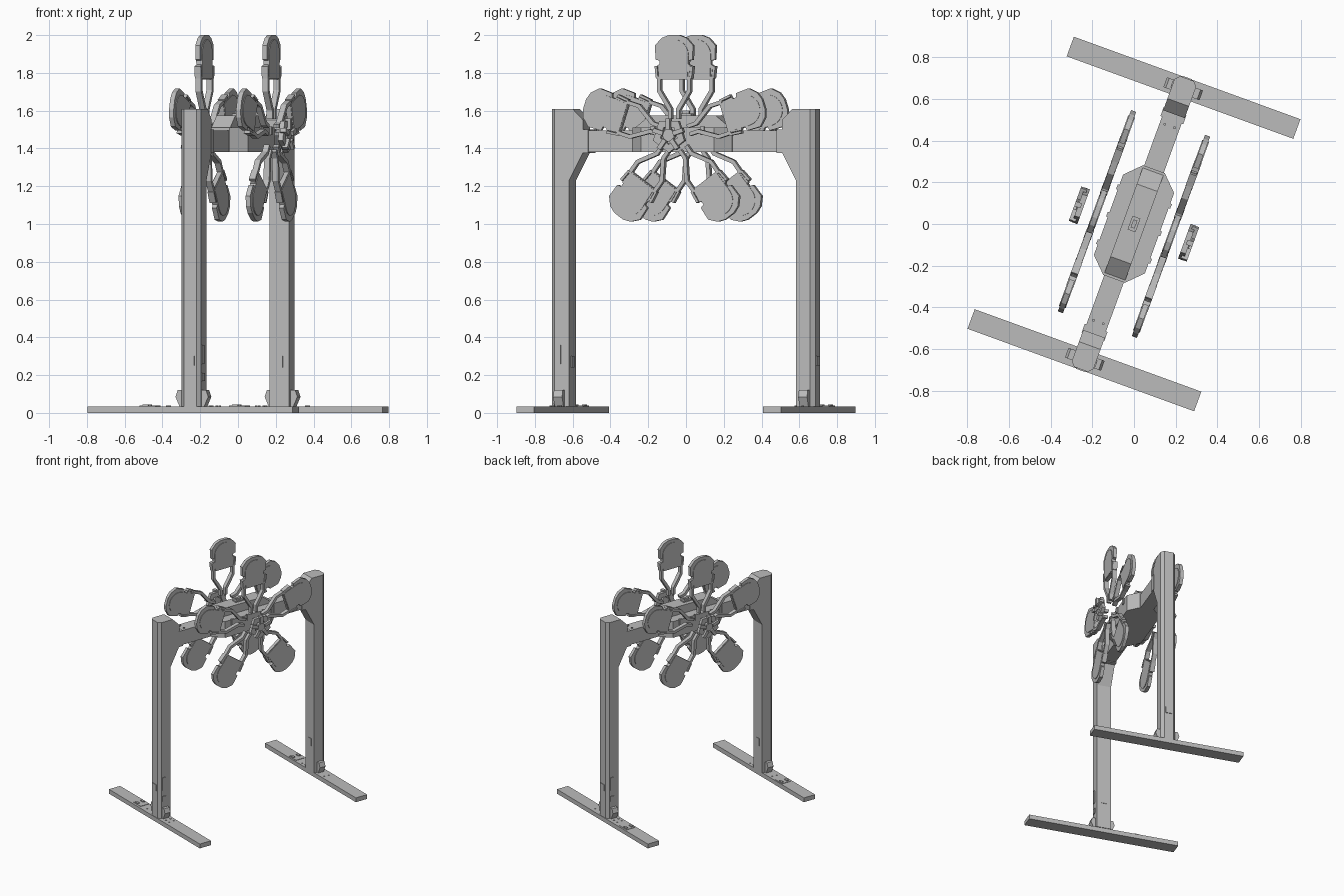
import bpy, bmesh, math
from mathutils import Matrix

cube = bpy.data.objects.get("Cube")
if cube:
    bpy.data.objects.remove(cube, do_unlink=True)

grey = bpy.data.materials.new("plain grey")
grey.use_nodes = True
colour = (0.5, 0.5, 0.5, 1)
grey.diffuse_color = colour
grey.node_tree.nodes["Principled BSDF"].inputs["Base Color"].default_value = colour

TURN = Matrix.Rotation(math.radians(-20), 4, 'Z')   # whole stand sits turned
HALF = Matrix.Rotation(math.pi, 4, 'Z')
SIDES = (("front", Matrix.Identity(4)), ("back", HALF))


def prism(axis, pts, lo, hi):
    """Polygon extruded along an axis from lo to hi."""
    return axis, pts, lo, hi


def box(x0, x1, y0, y1, z0, z1):
    return prism('z', [(x0, y0), (x1, y0), (x1, y1), (x0, y1)], z0, z1)


def ngon(n, r, cx=0, cy=0, start=0.0):
    return [(cx + r * math.cos(start + math.tau * i / n),
             cy + r * math.sin(start + math.tau * i / n)) for i in range(n)]


def mirror(pts):
    return [(-a, b) for a, b in pts]


def make(name, solids, matrix=Matrix.Identity(4)):
    bm = bmesh.new()
    for axis, pts, lo, hi in solids:
        place = {'x': lambda a, b, c: (c, a, b),
                 'y': lambda a, b, c: (a, c, b),
                 'z': lambda a, b, c: (a, b, c)}[axis]
        low = [bm.verts.new(place(a, b, lo)) for a, b in pts]
        high = [bm.verts.new(place(a, b, hi)) for a, b in pts]
        bm.faces.new(low)
        bm.faces.new(high)
        for i in range(len(pts)):
            j = (i + 1) % len(pts)
            bm.faces.new((low[i], low[j], high[j], high[i]))
    bmesh.ops.recalc_face_normals(bm, faces=bm.faces)
    bm.transform(TURN @ matrix)
    mesh = bpy.data.meshes.new(name)
    bm.to_mesh(mesh)
    bm.free()
    mesh.materials.append(grey)
    ob = bpy.data.objects.new(name, mesh)
    bpy.context.collection.objects.link(ob)
    return ob


# Feet, posts, gussets and base brackets, one set per end
for side, m in SIDES:
    make(side + "_foot", [box(-.578, .578, -.745, -.645, 0, .035)], m)
    make(side + "_post", [prism('z', [(-.055, -.64), (-.055, -.72), (-.035, -.742),
                                     (.035, -.742), (.055, -.72), (.055, -.64)],
                                .035, 1.61)], m)
    make(side + "_gusset", [prism('x', [(-.645, 1.22), (-.56, 1.38),
                                       (-.56, 1.55), (-.62, 1.61), (-.645, 1.61)],
                                  -.055, .055)], m)
    make(side + "_collar", [box(-.058, .058, -.575, -.53, 1.375, 1.5)], m)
    wedge = [(.055, .035), (.07, .035), (.092, .085), (.08, .12), (.055, .12)]
    make(side + "_base_brackets", [prism('y', w, -.715, -.665)
                                   for w in (wedge, mirror(wedge))], m)
    # Access covers on the post
    make(side + "_post_covers", [box(-.025, .025, -.747, -.74, .25, .3),
                                 box(-.02, .02, -.645, -.636, .24, .3),
                                 box(.054, .06, -.715, -.685, .26, .36),
                                 box(.054, .06, -.715, -.675, .17, .21)], m)
    # Bolt heads on the foot and the beam
    bolts = [prism('z', ngon(8, .007, x, y), .03, .039)
             for x in (-.14, .1, .14) for y in (-.71, -.67)]
    bolts += [prism('z', ngon(8, .007, x, -.5), 1.49, 1.504) for x in (-.025, .025)]
    make(side + "_bolts", bolts, m)

# Service plate on one end of each foot
for side, y in (("front", -.69), ("back", .695)):
    make(side + "_foot_plate", [box(-.29, -.2, y - .038, y + .038, .03, .038)]
         + [box(-.275, -.245, y + d - .009, y + d + .009, .03, .045)
            for d in (-.024, .024)])

# Cross beam and the elongated housing at its middle
make("cross_beam", [box(-.05, .05, -.57, .57, 1.38, 1.495)])
corner = [(.055, .28), (.13, .205)]
outline = (corner + [(a, -b) for a, b in reversed(corner)]
           + [(-a, -b) for a, b in corner] + [(-a, b) for a, b in reversed(corner)])
make("housing", [prism('z', outline, 1.38, 1.51)])
make("housing_ridge", [prism('x', [(-.28, 1.5), (-.185, 1.575), (.185, 1.575), (.28, 1.5)],
                             -.053, .053)])
make("ridge_fitting", [box(-.02, .02, -.035, .035, 1.57, 1.585),
                       box(-.01, .01, -.02, .02, 1.58, 1.6)])
make("housing_clips", [box(s * .13 - .008, s * .13 + .008, y - .012, y + .012, 1.47, 1.515)
                       for s in (-1, 1) for y in (-.14, 0, .14)])

# Petal outlines, given across and outward from the rosette centre
plate = [(-.084, .295), (.084, .295), (.092, .37), (.082, .375), (.082, .395),
         (.104, .4), (.107, .475), (.07, .515), (.03, .53)]
plate += mirror(plate[2:][::-1])
arm = [(.012, .085), (.012, .14), (.075, .24), (.075, .31),
       (.095, .31), (.095, .232), (.032, .13), (.032, .085)]
arch = [(-.078, .3), (.078, .3)] + [(.082 * math.cos(t * math.pi / 12),
                                     .425 + .082 * math.sin(t * math.pi / 12))
                                    for t in range(13)]
rim = [(.088, .3), (.1, .3), (.108, .365), (.094, .368)]

# Two five-petal rosettes, one each side of the beam
for side, m in (("left", Matrix.Identity(4)), ("right", HALF)):
    centre = m @ Matrix.Translation((.187, .005, 1.47))
    for i in range(5):
        spin = centre @ Matrix.Rotation(math.tau * i / 5, 4, 'X')
        make(f"{side}_petal_{i + 1}", [prism('x', plate, -.013, .013),
                                       prism('x', arch, -.017, .017)]
             + [prism('x', p, -.018, .018) for p in (rim, mirror(rim))], spin)
        make(f"{side}_petal_arms_{i + 1}",
             [prism('x', p, -.016, .016) for p in (arm, mirror(arm))], spin)
        # Outer boss: a pentagon ring of blocks with small fins
        make(f"{side}_boss_block_{i + 1}",
             [prism('x', [(-.03, .04), (.03, .04), (.055, .075), (-.055, .075)], .068, .095),
              prism('x', [(-.012, .03), (.012, .03), (.012, .088), (-.012, .088)],
                    .08, .112)], spin)
    make(side + "_boss_core", [prism('x', ngon(5, .04, start=math.pi / 2), .07, .1)], centre)
